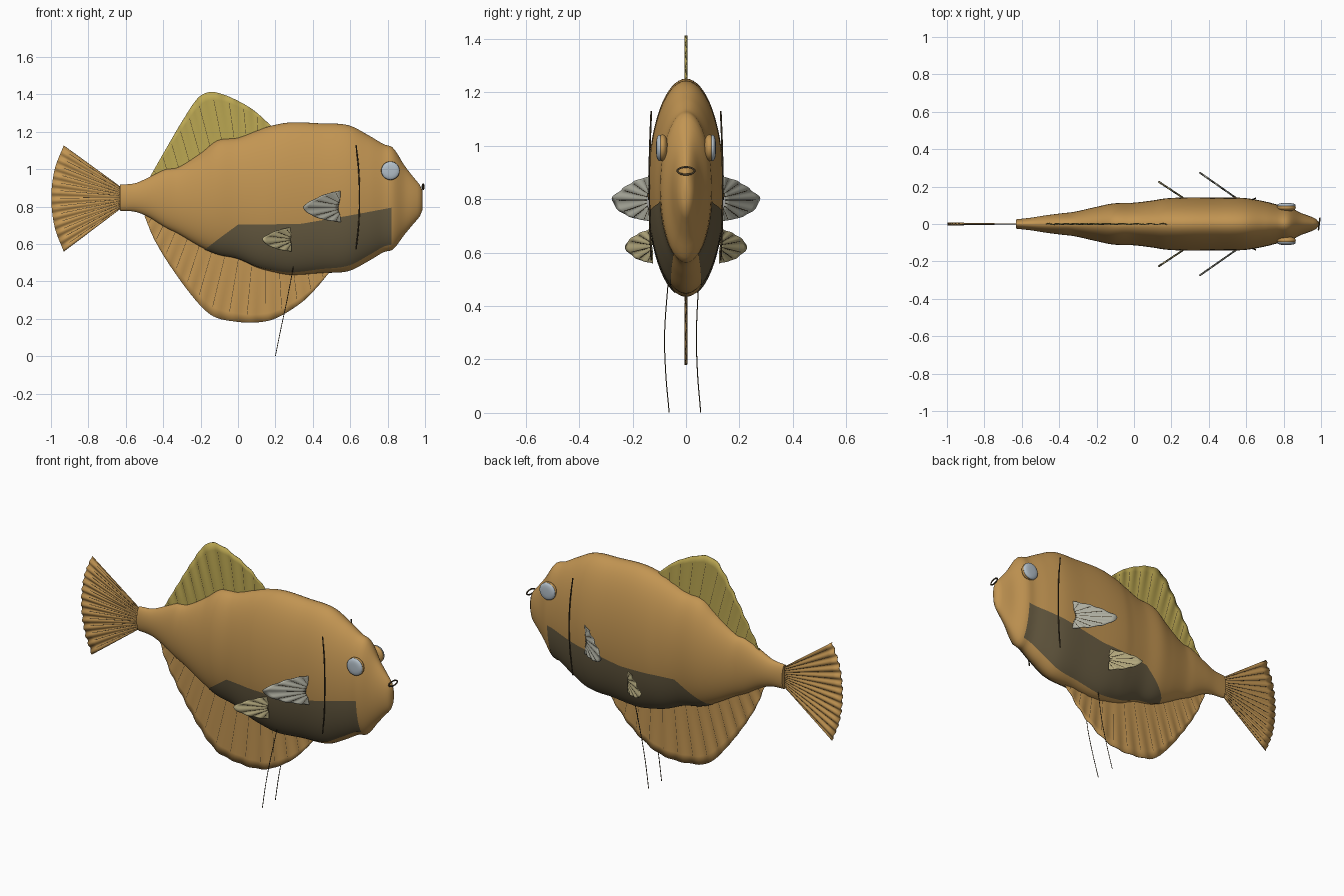
import bpy, bmesh, math
from mathutils import Vector

if "Cube" in bpy.data.objects:
    bpy.data.objects.remove(bpy.data.objects["Cube"])


def material(name, r, g, b):
    m = bpy.data.materials.new(name)
    m.diffuse_color = (r, g, b, 1)
    m.use_nodes = True
    m.node_tree.nodes["Principled BSDF"].inputs["Base Color"].default_value = m.diffuse_color
    return m


TAN = material("golden brown", .54, .30, .085)
YELLOW = material("olive yellow", .50, .39, .085)
BELLY = material("dark olive", .14, .108, .055)
GREY = material("pale grey", .43, .43, .36)
KHAKI = material("khaki", .46, .40, .21)
EYE = material("blue grey", .45, .52, .58)
DARK = material("dark brown", .06, .042, .02)


def hermite(keys, vals, t):
    """Smooth curve through vals placed at keys."""
    n = len(keys)
    i = 0
    while i < n - 2 and t > keys[i + 1]:
        i += 1

    def slope(j):
        a, b = max(j - 1, 0), min(j + 1, n - 1)
        return (vals[b] - vals[a]) / (keys[b] - keys[a])
    h = keys[i + 1] - keys[i]
    s = (t - keys[i]) / h
    return (vals[i] * (2*s**3 - 3*s**2 + 1) + slope(i) * (h * (s**3 - 2*s**2 + s))
            + vals[i + 1] * (3*s**2 - 2*s**3) + slope(i + 1) * (h * (s**3 - s**2)))


def resample(pts, n):
    pts = [Vector(p) for p in pts]
    keys = [0]
    for a, b in zip(pts, pts[1:]):
        keys.append(keys[-1] + (b - a).length)
    return [hermite(keys, pts, keys[-1] * i / n) for i in range(n + 1)]


def finish(bm, name, mat):
    bmesh.ops.recalc_face_normals(bm, faces=bm.faces)
    me = bpy.data.meshes.new(name)
    bm.to_mesh(me)
    bm.free()
    me.materials.append(mat)
    me.shade_smooth()
    ob = bpy.data.objects.new(name, me)
    bpy.context.collection.objects.link(ob)
    return ob


def grid(name, rows, mat, closed=False):
    bm = bmesh.new()
    vs = [[bm.verts.new(p) for p in row] for row in rows]
    m = len(rows[0])
    for a, b in zip(vs, vs[1:]):
        for j in range(m if closed else m - 1):
            k = (j + 1) % m
            bm.faces.new((a[j], a[k], b[k], b[j]))
    if closed:
        bm.faces.new(vs[0])
        bm.faces.new(vs[-1])
    return finish(bm, name, mat)


def tubes(name, paths, radius, mat, cyclic=False):
    cu = bpy.data.curves.new(name, 'CURVE')
    cu.dimensions = '3D'
    cu.bevel_depth = radius
    cu.bevel_resolution = 1
    cu.use_fill_caps = True
    for path in paths:
        sp = cu.splines.new('POLY')
        sp.points.add(len(path) - 1)
        for q, p in zip(sp.points, path):
            q.co = (*p, 1)
        sp.use_cyclic_u = cyclic
    cu.materials.append(mat)
    ob = bpy.data.objects.new(name, cu)
    bpy.context.collection.objects.link(ob)


def fin(name, base, tip, mat, rays, wave, out=(0, 1, 0)):
    """Rippled sheet between a base line and an outer edge, with thin rays."""
    n, m = rays * 6, 8
    out = Vector(out)
    rows = []
    for i, (a, b) in enumerate(zip(resample(base, n), resample(tip, n))):
        w = wave * math.sin(i * math.pi / 3)
        rows.append([a.lerp(b, j / m) + out * (w * j / m) for j in range(m + 1)])
    ob = grid(name, rows, mat)
    s = ob.modifiers.new("thickness", 'SOLIDIFY')
    s.thickness = .004
    s.offset = 0
    tubes(name + "_rays", [rows[i][:-1] for i in range(3, n, 6)], .0026, DARK)


# body: x, top, bottom, half width
STATIONS = [
    (-.63, .917, .778, .025), (-.55, .925, .772, .034), (-.48, .955, .745, .045),
    (-.39, .998, .69, .057), (-.32, 1.01, .655, .065), (-.2, 1.085, .585, .092),
    (-.11, 1.153, .545, .11), (0, 1.168, .52, .114), (.1, 1.205, .475, .126),
    (.17, 1.23, .455, .137), (.28, 1.25, .435, .142), (.44, 1.245, .445, .141),
    (.59, 1.235, .455, .139), (.7, 1.18, .51, .12), (.78, 1.133, .557, .099),
    (.83, 1.113, .572, .092), (.89, 1.02, .65, .06), (.94, .955, .71, .042),
    (.975, .912, .752, .026), (.987, .885, .785, .012)]
XS = [s[0] for s in STATIONS]


def body_point(x, angle, grow=0):
    top, bot, w = (hermite(XS, [s[k] for s in STATIONS], x) for k in (1, 2, 3))
    return Vector((x, (w + grow) * math.sin(angle),
                   (top + bot) / 2 - ((top - bot) / 2 + grow) * math.cos(angle)))


RINGS, SIDES = 110, 64
grid("body", [[body_point(-.63 + 1.617 * i / RINGS, 2 * math.pi * j / SIDES)
               for j in range(SIDES)] for i in range(RINGS + 1)], TAN, True)
bpy.context.view_layer.objects.active = bpy.data.objects["body"]
bpy.data.objects["body"].select_set(True)
bpy.ops.object.shade_smooth_by_angle(angle=math.radians(50))

# dorsal, anal and tail fins
fin("dorsal_fin", [(-.46, 0, .93), (-.2, 0, 1.03), (.2, 0, 1.17)],
    [(-.47, 0, .96), (-.39, 0, 1.1), (-.29, 0, 1.27), (-.21, 0, 1.385), (-.15, 0, 1.413),
     (-.08, 0, 1.4), (.01, 0, 1.36), (.09, 0, 1.31), (.2, 0, 1.21)], YELLOW, 11, .004)
fin("anal_fin", [(-.48, 0, .78), (-.2, 0, .63), (.1, 0, .53), (.47, 0, .5)],
    [(-.5, 0, .75), (-.445, 0, .62), (-.34, 0, .45), (-.205, 0, .275), (-.125, 0, .21),
     (-.02, 0, .186), (.09, 0, .18), (.195, 0, .2), (.33, 0, .28), (.41, 0, .355),
     (.49, 0, .45)], TAN, 14, .004)
fin("tail_fin", [(-.62, 0, .9), (-.62, 0, .795)],
    [(-.932, 0, 1.126), (-.98, 0, 1.0), (-.998, 0, .845), (-.98, 0, .69), (-.932, 0, .56)],
    TAN, 13, .006)

for side, word in ((-1, "right"), (1, "left")):
    # paired fins sweep back and outwards
    def swept(pts, x0, y0, k):
        return [(x, side * (y0 + (x0 - x) * k), z) for x, z in pts]
    fin(word + "_pectoral_fin", swept([(.545, .84), (.535, .79), (.545, .755)], .55, .136, .7),
        swept([(.55, .885), (.47, .867), (.4, .835), (.35, .8), (.375, .765), (.45, .733),
               (.55, .717)], .55, .136, .7), GREY, 7, .004, (.55, .8 * side, 0))
    fin(word + "_pelvic_fin", swept([(.285, .65), (.28, .625), (.285, .6)], .285, .125, .66),
        swept([(.285, .69), (.21, .672), (.15, .645), (.13, .625), (.15, .6), (.21, .573),
               (.285, .56)], .285, .125, .66), KHAKI, 6, .004, (.55, .8 * side, 0))

    # dark belly patch, a thin skin over the body
    edge = [(-.18, .572), (-.09, .64), (0, .705), (.33, .708), (.58, .75), (.82, .795)]
    rows = []
    for i in range(51):
        x = -.18 + i * .02
        a, b = next((p, q) for p, q in zip(edge, edge[1:]) if x <= q[0] + 1e-6)
        z = a[1] + (b[1] - a[1]) * (x - a[0]) / (b[0] - a[0])
        mid = body_point(x, math.pi / 2).z
        half = mid - body_point(x, 0).z
        hi = math.acos(min(1, max(0, (mid - z) / half)))
        lo = min(hi, .1 + .4 * i / 50)
        rows.append([body_point(x, side * (lo + (hi - lo) * j / 12), .0035) for j in range(13)])
    grid(word + "_belly_patch", rows, BELLY)

    # eye: brown socket with a pale lens
    for part, y, r, d, mat in (("socket", .088, .05, .019, TAN), ("lens", .099, .049, .013, EYE)):
        bm = bmesh.new()
        bmesh.ops.create_uvsphere(bm, u_segments=32, v_segments=16, radius=1)
        for v in bm.verts:
            # flattened super-ellipsoid: a disc with rounded rim
            rad = math.hypot(v.co.x, v.co.y)
            f = rad ** -.4 if rad > 1e-4 else 1
            v.co = (.815 + v.co.x * r * f, side * (y + v.co.z * d), .992 + v.co.y * r * f)
        finish(bm, word + "_eye_" + part, mat)

    # gill line
    tubes(word + "_gill_line", [resample([(.631, side * .13, 1.13), (.645, side * .135, 1.0),
          (.65, side * .138, .85), (.645, side * .135, .7), (.631, side * .13, .57)], 24)],
          .0035, DARK)

# two trailing feelers below the belly
tubes("feelers", [resample([(.3, y0, .5), (.262, y1, .3), (.23, y1 + .004, .15), (.2, y2, .002)], 20)
                  for y0, y1, y2 in ((-.066, -.08, -.063), (.048, .039, .055))], .002, DARK)

# mouth ring
tubes("mouth", [[(.99 + .004 * math.cos(a), .032 * math.cos(a), .906 + .014 * math.sin(a))
                 for a in (i * math.pi / 16 for i in range(32))]], .004, DARK, True)
